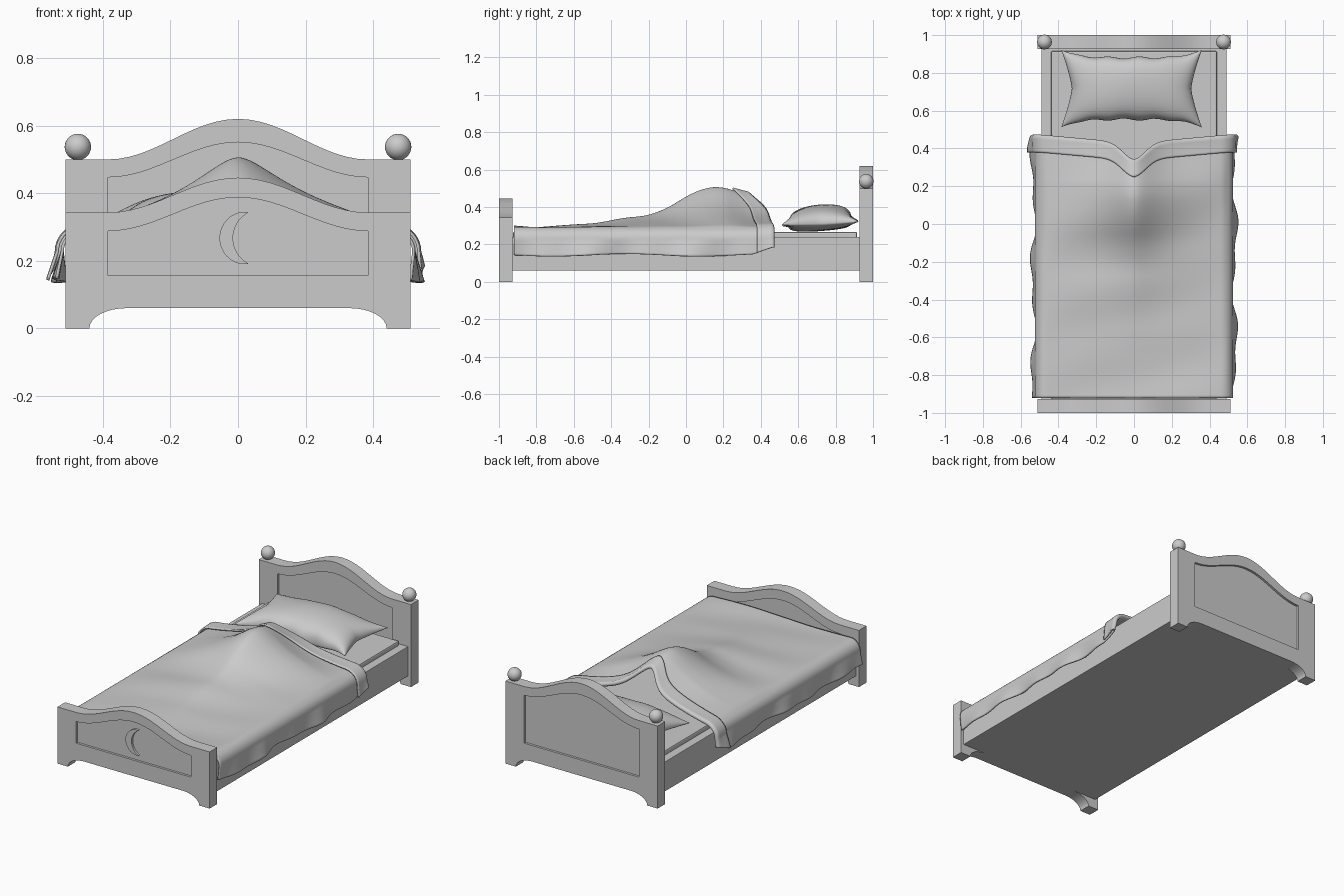
import bpy, bmesh
from math import sin, cos, pi, exp, radians

if "Cube" in bpy.data.objects:
    bpy.data.objects.remove(bpy.data.objects["Cube"])


def activate(o):
    bpy.ops.object.select_all(action='DESELECT')
    o.select_set(True)
    bpy.context.view_layer.objects.active = o


def smooth(o, angle=40):
    activate(o)
    bpy.ops.object.shade_smooth_by_angle(angle=radians(angle))


def box(name, lo, hi, bevel):
    bpy.ops.mesh.primitive_cube_add(size=1, location=[(a + b) / 2 for a, b in zip(lo, hi)])
    o = bpy.context.object
    o.name = name
    o.scale = [b - a for a, b in zip(lo, hi)]
    bpy.ops.object.transform_apply(location=False, rotation=False)
    m = o.modifiers.new("bevel", 'BEVEL')
    m.width, m.segments = bevel, 2
    return o


def plate(name, loops, y, depth, bevel=0.0):
    """Filled x-z outline (further loops are holes), extruded along y."""
    cu = bpy.data.curves.new(name, 'CURVE')
    cu.dimensions, cu.fill_mode = '2D', 'BOTH'
    cu.extrude = depth / 2 - bevel
    cu.bevel_depth, cu.offset = bevel, -bevel
    cu.bevel_resolution = 1
    for pts in loops:
        sp = cu.splines.new('POLY')
        sp.points.add(len(pts) - 1)
        for p, (x, z) in zip(sp.points, pts):
            p.co = (x, z, 0, 1)
        sp.use_cyclic_u = True
    o = bpy.data.objects.new(name, cu)
    bpy.context.collection.objects.link(o)
    o.location.y = y
    o.rotation_euler.x = pi / 2
    activate(o)
    bpy.ops.object.convert(target='MESH')
    o = bpy.context.object
    smooth(o, 30)
    return o


def grid_mesh(name, rows):
    nx = len(rows[0])
    verts = [p for r in rows for p in r]
    faces = [(j * nx + i, j * nx + i + 1, (j + 1) * nx + i + 1, (j + 1) * nx + i)
             for j in range(len(rows) - 1) for i in range(nx - 1)]
    me = bpy.data.meshes.new(name)
    me.from_pydata(verts, [], faces)
    o = bpy.data.objects.new(name, me)
    bpy.context.collection.objects.link(o)
    return o


def arch(side, peak, n=24, w=0.385):
    xs = [w - 2 * w * i / n for i in range(n + 1)]
    return [(x, side + (peak - side) * (1 + cos(pi * x / w)) / 2) for x in xs]


# Headboard and footboard: arched frame with feet and a recessed panel
def board(name, y, side, peak, pside, ppeak):
    foot = [(-0.44 + 0.11 * (1 - cos(t)), 0.06 * sin(t)) for t in [i * pi / 16 for i in range(9)]]
    under = [(-0.51, 0)] + foot + [(-x, z) for x, z in reversed(foot)] + [(0.51, 0)]
    outer = under + [(0.51, side)] + arch(side, peak) + [(-0.51, side)]
    hole = [(-0.385, 0.157), (0.385, 0.157)] + arch(pside, ppeak)
    plate(name + "_frame", [outer, hole], y, 0.073)
    plate(name + "_panel", [hole], y, 0.045)


board("headboard", 0.9635, 0.5, 0.62, 0.447, 0.551)
board("footboard", -0.9635, 0.343, 0.446, 0.288, 0.388)

# Crescent moon on the footboard
def arc(cx, r, tip, n=16):
    pts = []
    for i in range(n + 1):
        z = tip * sin(pi / 2 * (1 - 2 * i / n))
        pts.append((cx - (r * r - z * z) ** 0.5, 0.2675 + z))
    return pts


moon = arc(0.0234, 0.0784, 0.0775) + arc(0.07, 0.085, 0.0775)[-2:0:-1]
plate("moon", [moon], -0.989, 0.02)

# Post balls
for s, side in ((-1, "left"), (1, "right")):
    bpy.ops.mesh.primitive_uv_sphere_add(segments=32, ring_count=16, radius=0.039,
                                         location=(0.474 * s, 0.9635, 0.537))
    bpy.context.object.name = "post_ball_" + side
    smooth(bpy.context.object)

# Bed base and mattress
box("bed_base", (-0.49, -0.93, 0.06), (0.49, 0.93, 0.24), 0.003)
box("mattress", (-0.44, -0.925, 0.2), (0.44, 0.915, 0.267), 0.008)

# Pillow: pinched cushion, fuller on top
def pillow_side(sign, n=40):
    rows = []
    for j in range(n + 1):
        v = -cos(pi * j / n)
        row = []
        for i in range(n + 1):
            u = -cos(pi * i / n)
            x = 0.372 * u * (1 - 0.15 * u * u * (1 - abs(v) ** 1.3))
            y = 0.205 * v * (1 - 0.2 * v * v * (1 - u ** 4))
            y += 0.006 * sin(14 * u) * v ** 3 * (1 - u * u)
            puff = max(0, (1 - u * u) * (1 - v * v)) ** 0.45
            h = (0.1 if sign > 0 else -0.042) * puff
            row.append((x - 0.013, y + 0.717, 0.313 + 0.01 * v + 0.006 * sin(5 * u + 1) * v + h))
        rows.append(row if sign > 0 else row[::-1])
    return rows


top, bottom = grid_mesh("pillow", pillow_side(1)), grid_mesh("pillow_underside", pillow_side(-1))
activate(top)
bottom.select_set(True)
bpy.ops.object.join()
bm = bmesh.new()
bm.from_mesh(top.data)
bmesh.ops.remove_doubles(bm, verts=bm.verts, dist=0.0005)
bm.to_mesh(top.data)
bm.free()
smooth(top, 80)

# Blanket: draped sheet with a raised hump, open at the head and folded into a cuff
RIDGE = [(-1, 0), (-0.65, 0.005), (-0.5, 0.02), (-0.35, 0.045), (-0.22, 0.06), (-0.1, 0.11),
         (0, 0.165), (0.1, 0.2), (0.18, 0.213), (0.27, 0.195), (0.35, 0.17), (0.5, 0.15)]


def ridge(y):
    for (a, h), (b, k) in zip(RIDGE, RIDGE[1:]):
        if y <= b:
            return h + (k - h) * (y - a) / (b - a)
    return RIDGE[-1][1]


def height(x, y):
    r = sum(ridge(y + d) for d in (-0.04, -0.02, 0, 0.02, 0.04)) / 5
    w = 0.2 - 0.06 * min(1, max(0, (y - 0.22) / 0.2))
    ax = (x * x + 0.0004) ** 0.5
    fade = max(0, 1 - (x / 0.49) ** 4)
    wrinkle = 0.005 * sin(9 * y + 3 * x) * cos(5 * x - 2 * y) + 0.004 * sin(17 * y - 4 * x)
    return 0.288 + fade * (1.02 * r / (1 + (ax / w) ** 1.6) + wrinkle)


def drape(s, dy, t, lift):
    a, sg = abs(s) * 0.64, (1 if s >= 0 else -1)
    ang = min(max((a - 0.46) / 0.06, 0), pi / 2)
    x = min(a, 0.46) + 0.06 * sin(ang)
    edge = 0.46 - 0.045 * max(0, 1 - x / 0.5) - 0.085 * exp(-(x / 0.085) ** 2)
    y = -0.92 + t * (edge + 0.92) + dy
    hang = max(0, a - 0.46 - 0.03 * pi)
    flare = hang * (0.12 + 0.14 * sin(11 * y + 2 * sg) + 0.1 * sin(23 * y + sg))
    hang *= 1 - 0.4 * min(1, max(0, (y - 0.36) / 0.1)) + 0.08 * sin(8 * y + sg)
    z = height(sg * x, y) - 0.06 * (1 - cos(ang)) - hang
    return (sg * (x + flare + lift * sin(ang)), y, z + lift * cos(ang))


cols = [-1 + 2 * i / 120 for i in range(121)]
steps = [(0, j / 100, 0) for j in range(101)]
steps += [(0.006, 1, 0.003), (0.009, 1, 0.009), (0.006, 1, 0.015), (0, 1, 0.018)]
steps += [(-0.0115 * k, 1, 0.018 - 0.0005 * k) for k in range(1, 8)]
blanket = grid_mesh("blanket", [[drape(s, *st) for s in cols] for st in steps])
m = blanket.modifiers.new("thickness", 'SOLIDIFY')
m.thickness, m.offset = 0.009, 0
smooth(blanket, 70)
